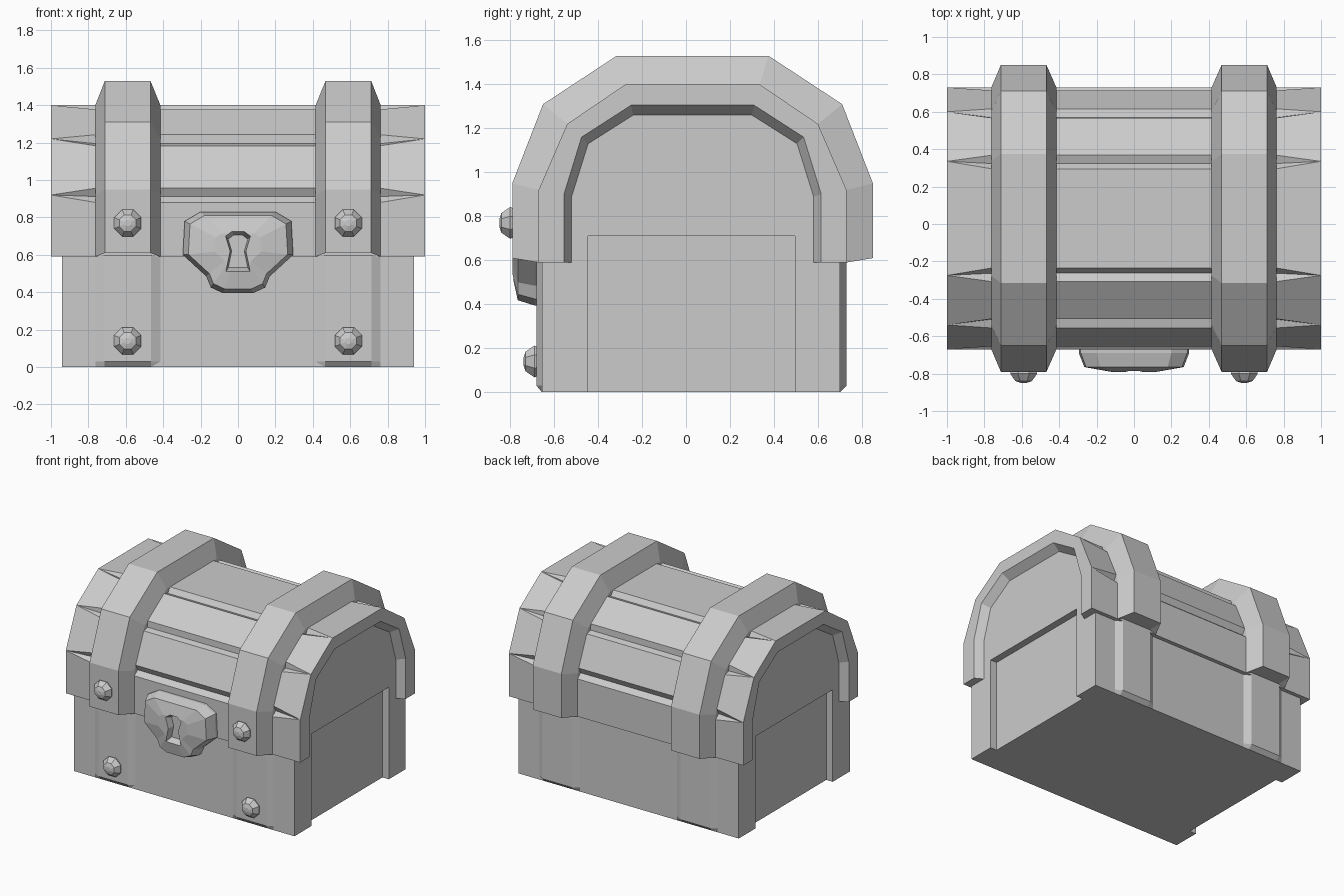
import bpy, bmesh
from math import sin, cos, pi
from mathutils import Vector

if "Cube" in bpy.data.objects:
    bpy.data.objects.remove(bpy.data.objects["Cube"])

CY = 0.03  # the chest shell is centred slightly behind the origin


def finish(name, bm):
    bmesh.ops.remove_doubles(bm, verts=bm.verts, dist=0.0005)
    bmesh.ops.recalc_face_normals(bm, faces=bm.faces)
    me = bpy.data.meshes.new(name)
    bm.to_mesh(me)
    bm.free()
    ob = bpy.data.objects.new(name, me)
    bpy.context.collection.objects.link(ob)
    return ob


def loft(name, rings, closed=True):
    """Skin equal-length rings of points; cap both ends; fill any open side."""
    bm = bmesh.new()
    vs = [[bm.verts.new(p) for p in r] for r in rings]
    n = len(rings[0])
    for a, b in zip(vs, vs[1:]):
        for i in range(n if closed else n - 1):
            j = (i + 1) % n
            bm.faces.new((a[i], a[j], b[j], b[i]))
    bm.faces.new(vs[0])
    bm.faces.new(vs[-1])
    bmesh.ops.remove_doubles(bm, verts=bm.verts, dist=0.0005)
    if not closed:
        bmesh.ops.holes_fill(bm, edges=[e for e in bm.edges if e.is_boundary], sides=0)
    return finish(name, bm)


def box(name, x0, x1, y0, y1, z0, z1):
    return loft(name, [[(x, y0, z0), (x, y1, z0), (x, y1, z1), (x, y0, z1)] for x in (x0, x1)])


def cut(ob, cutter):
    m = ob.modifiers.new("cut", 'BOOLEAN')
    m.operation, m.solver, m.object = 'DIFFERENCE', 'EXACT', cutter
    cutter.hide_render = True
    cutter.hide_set(True)


def arch(half):
    """Full arch (y, z) from its half profile, front to back."""
    return [(CY - h, z) for h, z in half] + [(CY + h, z) for h, z in reversed(half)]


def planks(half, width=0.0, depth=0.0):
    """Arch whose corners are notched by V grooves."""
    p = [Vector(q) for q in arch(half)]
    out = [p[0]]
    for a, b, c in zip(p, p[1:], p[2:]):
        u, w = (a - b).normalized(), (c - b).normalized()
        out += [b + u * width, b + (u + w).normalized() * depth, b + w * width]
    return out + [p[-1]]


def at_x(x, prof):
    return [(x, y, z) for y, z in prof]


LID = [(0.70, 0.59), (0.70, 0.92), (0.57, 1.22), (0.305, 1.40)]
RIM = [(0.585, 0.59), (0.585, 0.90), (0.505, 1.16), (0.28, 1.305)]
PANEL = [(0.55, 0.59), (0.55, 0.89), (0.475, 1.13), (0.27, 1.26)]
STRAP = [(0.82, 0.61), (0.82, 0.95), (0.68, 1.31), (0.345, 1.53)]

# Lid: planked barrel with recessed end panels
end = [at_x(0.94, planks(PANEL)), at_x(1, planks(RIM)), at_x(1, planks(LID)),
       at_x(0.76, planks(LID, 0.04, 0.04))]
lid = loft("lid", [[(-x, y, z) for x, y, z in r] for r in end] + end[::-1], closed=False)

# Body
F, B = -0.655, 0.70
body = box("body", -0.94, 0.94, F, B, 0, 0.592)

# Recesses in the two ends, leaving corner posts
for s in (-1, 1):
    end_cutter = box("end_cutter", s * 0.885, s * 0.98, -0.445, 0.495, -0.1, 0.71)
    cut(body, end_cutter)
    cut(lid, end_cutter)

# Straps over the lid and down the body
for s in (-1, 1):
    loft("lid_strap", [at_x(s * x, arch(p)) for x, p in
                       ((0.415, LID), (0.468, STRAP), (0.712, STRAP), (0.763, LID))])

    def wrap(f, b):
        return [(f, 0.6), (f, 0.03), (F, 0), (B, 0), (b, 0.03), (b, 0.6)]
    loft("body_strap", [at_x(s * x, wrap(f, b)) for x, f, b in
                        ((0.415, F, B), (0.465, F - 0.025, B + 0.03),
                         (0.715, F - 0.025, B + 0.03), (0.763, F, B))])
    # Domed octagonal rivets on the front of each strap
    for z, y in ((0.77, -0.785), (0.14, -0.675)):
        loft("rivet", [[(s * 0.59 + r * cos(pi * (k + 0.5) / 4), y - d,
                         z + r * sin(pi * (k + 0.5) / 4)) for k in range(8)]
                       for r, d in ((0.065, -0.02), (0.078, 0.015), (0.048, 0.055), (0.018, 0.064))])

# Lock plate with domed front
half = [(0.20, 0.83), (0.285, 0.78), (0.295, 0.60), (0.17, 0.485), (0.145, 0.425), (0.08, 0.395)]
plate = half + [(-x, z) for x, z in reversed(half)]


def plate_ring(k, y):
    return [(x * k, y, 0.63 + (z - 0.63) * k) for x, z in plate]


lock = loft("lock_plate", [plate_ring(1, -0.64), plate_ring(1, -0.69),
                           plate_ring(0.9, -0.765), plate_ring(0.42, -0.79)])

# Keyhole
key = [(0.065, 0.51), (0.042, 0.62), (0.066, 0.70), (0.03, 0.727)]
key += [(-x, z) for x, z in reversed(key)]
cut(lock, loft("keyhole_cutter", [[(x * k, y, 0.62 + (z - 0.62) * k) for x, z in key]
                                  for y, k in ((-0.735, 0.8), (-0.83, 1.15))]))
